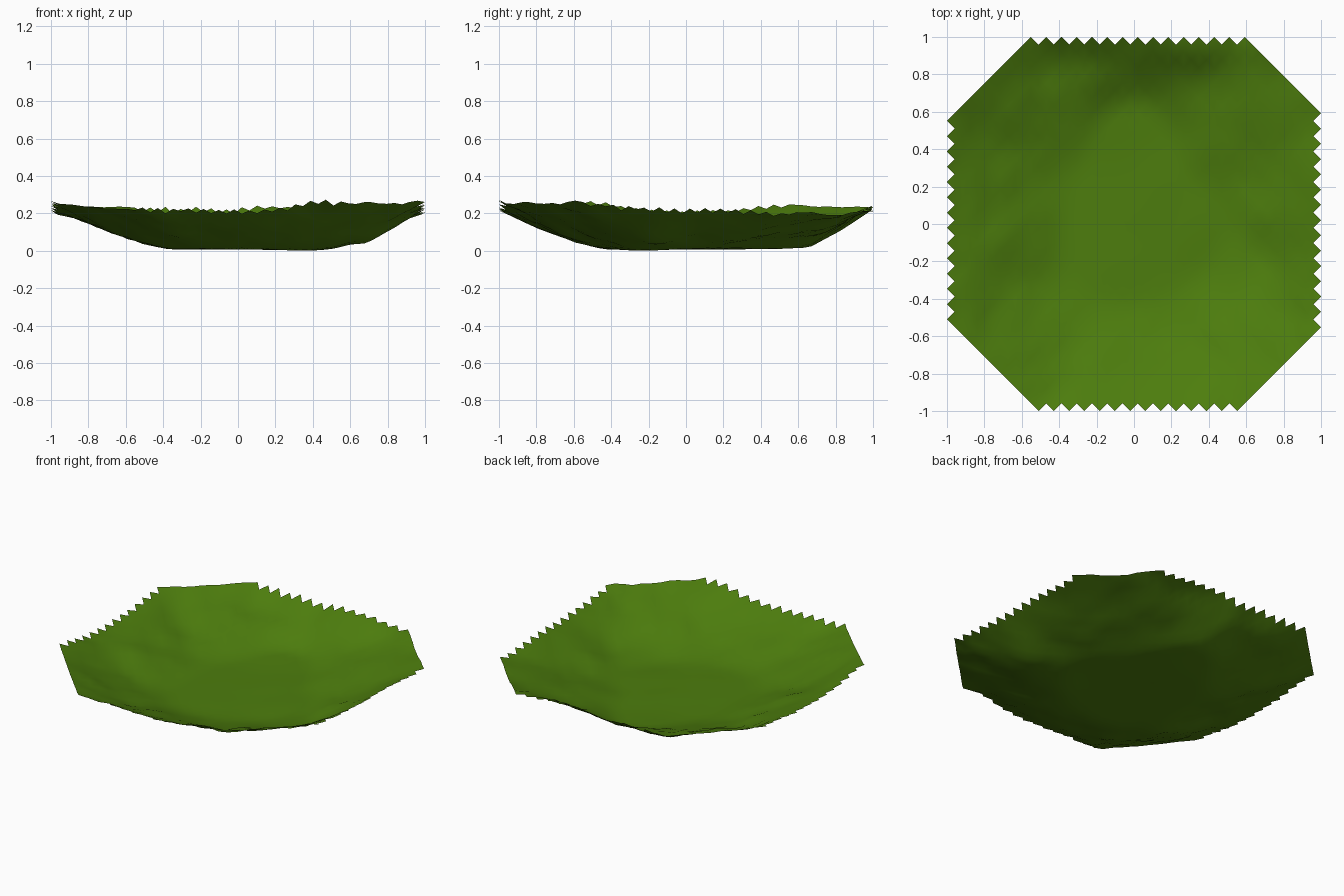
import bpy, bmesh, math
from mathutils import Vector, noise

if "Cube" in bpy.data.objects:
    bpy.data.objects.remove(bpy.data.objects["Cube"])

N = 49                      # half-diamond steps across the sheet
H = 2.0 / N

# per direction, every 45 degrees from +x: flat floor radius, rim height, wall curve
FLOOR = [0.48, 0.40, 0.66, 0.42, 0.36, 0.44, 0.42, 0.42]
RIM = [0.245, 0.205, 0.24, 0.25, 0.243, 0.255, 0.23, 0.265]
CURVE = [1.5, 1.05, 1.1, 1.4, 1.15, 1.3, 1.3, 1.35]

# gentle dents and swellings: x, y, radius x, radius y, height
BUMPS = [(0.45, -0.3, 0.25, 0.2, -0.012), (0.66, 0.05, 0.16, 0.14, 0.015),
         (0.74, -0.2, 0.12, 0.12, -0.02), (-0.7, -0.1, 0.1, 0.12, 0.012),
         (-0.62, -0.6, 0.1, 0.15, 0.012), (-0.3, 0.87, 0.25, 0.08, -0.02),
         (0.25, 0.92, 0.3, 0.08, 0.022), (0.42, -0.97, 0.2, 0.2, 0.04),
         (-0.95, -0.5, 0.15, 0.2, 0.035), (0.95, -0.55, 0.15, 0.15, 0.025),
         (-0.98, 0.5, 0.12, 0.15, 0.02), (0.35, 0.96, 0.25, 0.1, 0.02),
         (-0.98, 0.0, 0.1, 0.2, -0.01), (-0.2, 0.65, 0.3, 0.2, 0.015)]


def around(table, angle):
    """Smoothly interpolated value of a table of eight directions."""
    f = (angle / (math.pi / 4)) % 8
    k = int(f)
    t = f - k
    t = t * t * (3 - 2 * t)
    return table[k % 8] * (1 - t) + table[(k + 1) % 8] * t


def edge_radius(a):
    """Distance from the centre to the octagonal outline."""
    c, s = math.cos(a), math.sin(a)
    return 1 / max(abs(c), abs(s), abs(c + s) / 1.55, abs(c - s) / 1.55)


def height(x, y):
    r, a = math.hypot(x, y), math.atan2(y, x)
    r0 = around(FLOOR, a)
    t = max(0.0, (r - r0) / (edge_radius(a) - r0))
    z = 0.026 + (around(RIM, a) - 0.026) * t ** around(CURVE, a)
    for bx, by, rx, ry, h in BUMPS:
        z += h * math.exp(-((x - bx) / rx) ** 2 - ((y - by) / ry) ** 2)
    wobble = noise.noise(Vector((x * 4.5, y * 4.5, 3.7)))
    fine = noise.noise(Vector((x * 11, y * 11, 8.1)))
    k = min(1.0, t * 2.5)
    return z + wobble * (0.003 + 0.009 * k) + fine * 0.012 * k


# leaf sheet: diamond cells kept where they fit inside the square
bm = bmesh.new()
verts = {}


def vert(i, j):
    if (i, j) not in verts:
        x, y = -1 + i * H, -1 + j * H
        verts[i, j] = bm.verts.new((x, y, height(x, y)))
    return verts[i, j]


for i in range(1, N):
    for j in range(1, N):
        if (i + j) % 2 and 13 <= i + j <= 87 and abs(i - j) <= 37:
            bm.faces.new([vert(i, j - 1), vert(i + 1, j), vert(i, j + 1), vert(i - 1, j)])

low = min(v.co.z for v in bm.verts)
for v in bm.verts:
    v.co.z -= low
for f in bm.faces:
    f.smooth = True

mesh = bpy.data.meshes.new("leaf_dish")
bm.to_mesh(mesh)
bm.free()
green = bpy.data.materials.new("leaf green")
green.diffuse_color = (0.074, 0.205, 0.004, 1)
green.use_nodes = True
green.node_tree.nodes["Principled BSDF"].inputs["Base Color"].default_value = green.diffuse_color
mesh.materials.append(green)
leaf = bpy.data.objects.new("leaf_dish", mesh)
bpy.context.collection.objects.link(leaf)
